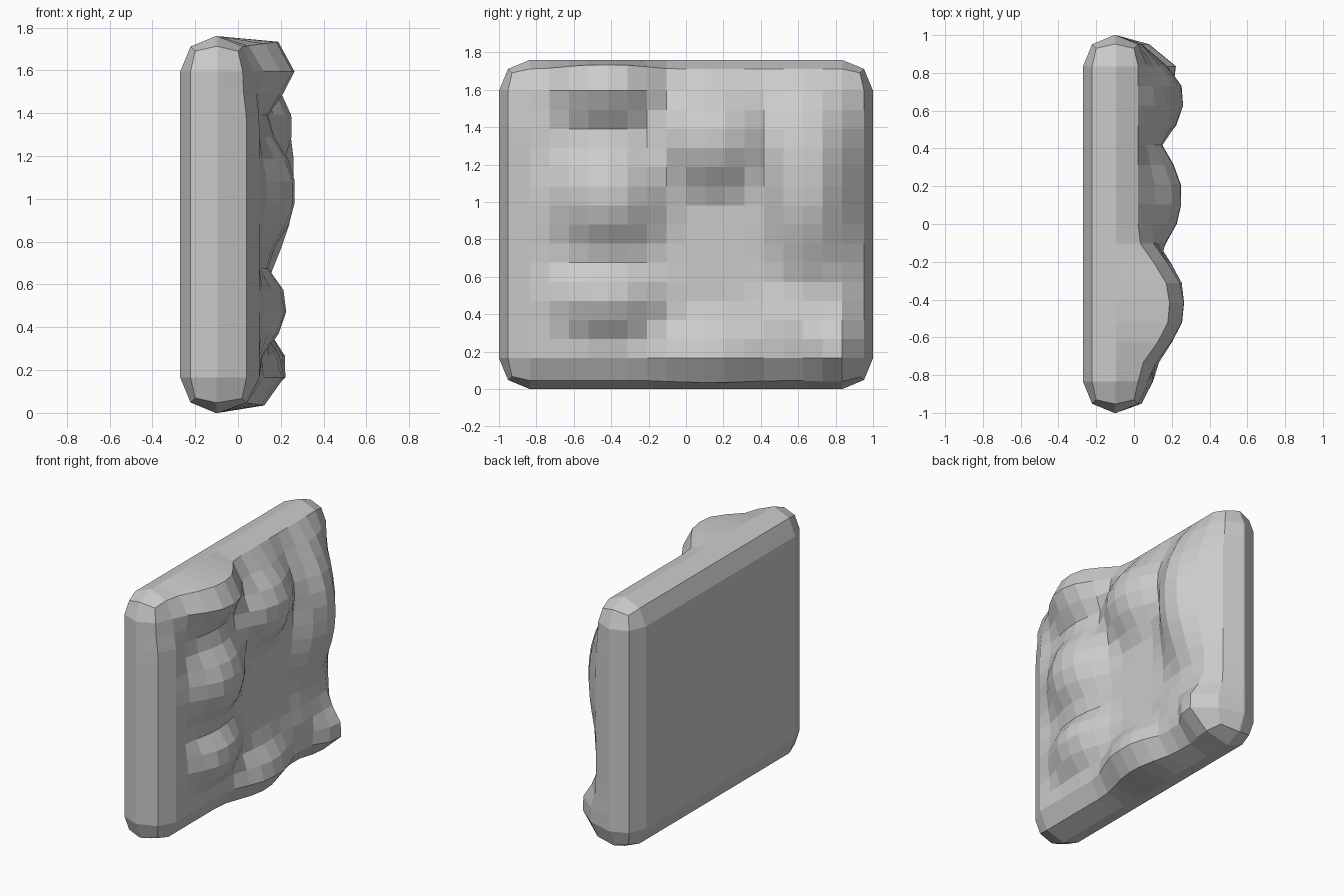
import bpy, bmesh
from mathutils import Vector

if "Cube" in bpy.data.objects:
    bpy.data.objects.remove(bpy.data.objects["Cube"])

# bumps on the wall face: (y, z, half width, half height, peak x)
BUMPS = [
    (-0.43, 1.66, 0.40, 0.34, 0.265),  # upper ledge
    (-0.42, 1.03, 0.38, 0.38, 0.265),  # middle hold
    (-0.42, 0.49, 0.37, 0.25, 0.225),  # lower hold
    (0.14, 1.33, 0.38, 0.34, 0.25),    # central hold
    (0.65, 1.10, 0.29, 0.62, 0.26),    # tall rib
    (0.13, 0.16, 0.40, 0.27, 0.215),   # foot hold
    (0.80, 0.21, 0.22, 0.24, 0.225),   # corner knob
    (0.60, 0.30, 0.40, 0.30, 0.15),    # low swelling beside the knob
]


def smooth(a, b, t):
    t = max(0.0, min(1.0, (t - a) / (b - a)))
    return t * t * (3 - 2 * t)


def height(y, z):
    base = 0.10 - 0.05 * smooth(1.35, 1.75, z)
    total = 0.0
    for cy, cz, ry, rz, peak in BUMPS:
        r = (((y - cy) / ry) ** 2 + ((z - cz) / rz) ** 2) ** 0.5
        total += ((peak - base) * (1 - smooth(0.15, 1.1, r))) ** 3
    return base + total ** (1 / 3)      # soft union of the bumps


# rounded slab
X0, X1, H, R = -0.27, 0.07, 1.76, 0.165
bm = bmesh.new()
bmesh.ops.create_cube(bm, size=1)
for v in bm.verts:
    v.co = Vector(((X0 + X1) / 2 + v.co.x * (X1 - X0), v.co.y * 2, (v.co.z + 0.5) * H))
bmesh.ops.bevel(bm, geom=bm.edges[:], offset=R, segments=2, profile=0.5,
                affect='EDGES', clamp_overlap=True)


# cut a grid through the slab
def cuts(axis, lo, hi, n):
    normal = Vector((0, axis == 'y', axis == 'z'))
    for i in range(1, n):
        p = normal * (lo + (hi - lo) * i / n)
        bmesh.ops.bisect_plane(bm, geom=bm.verts[:] + bm.edges[:] + bm.faces[:],
                               plane_co=p, plane_no=normal, dist=1e-5)


cuts('y', -1 + R, 1 - R, 16)
cuts('z', R, H - R, 14)

# push the +x side out into the rocky relief
for v in bm.verts:
    x, y, z = v.co
    if x > 0.05:
        v.co.x = height(y, z)
    elif x > -0.05:
        push = max(0.0, height(y, z) - 0.08)
        v.co.x += 0.9 * push
        # the rim swells outward where a bump reaches it
        if z > H - 0.1:
            v.co.z += 0.12 * push
        elif z < 0.1:
            v.co.z -= 0.12 * push
bmesh.ops.recalc_face_normals(bm, faces=bm.faces[:])

mesh = bpy.data.meshes.new("rock_wall")
bm.to_mesh(mesh)
bm.free()
bpy.context.collection.objects.link(bpy.data.objects.new("rock_wall", mesh))
